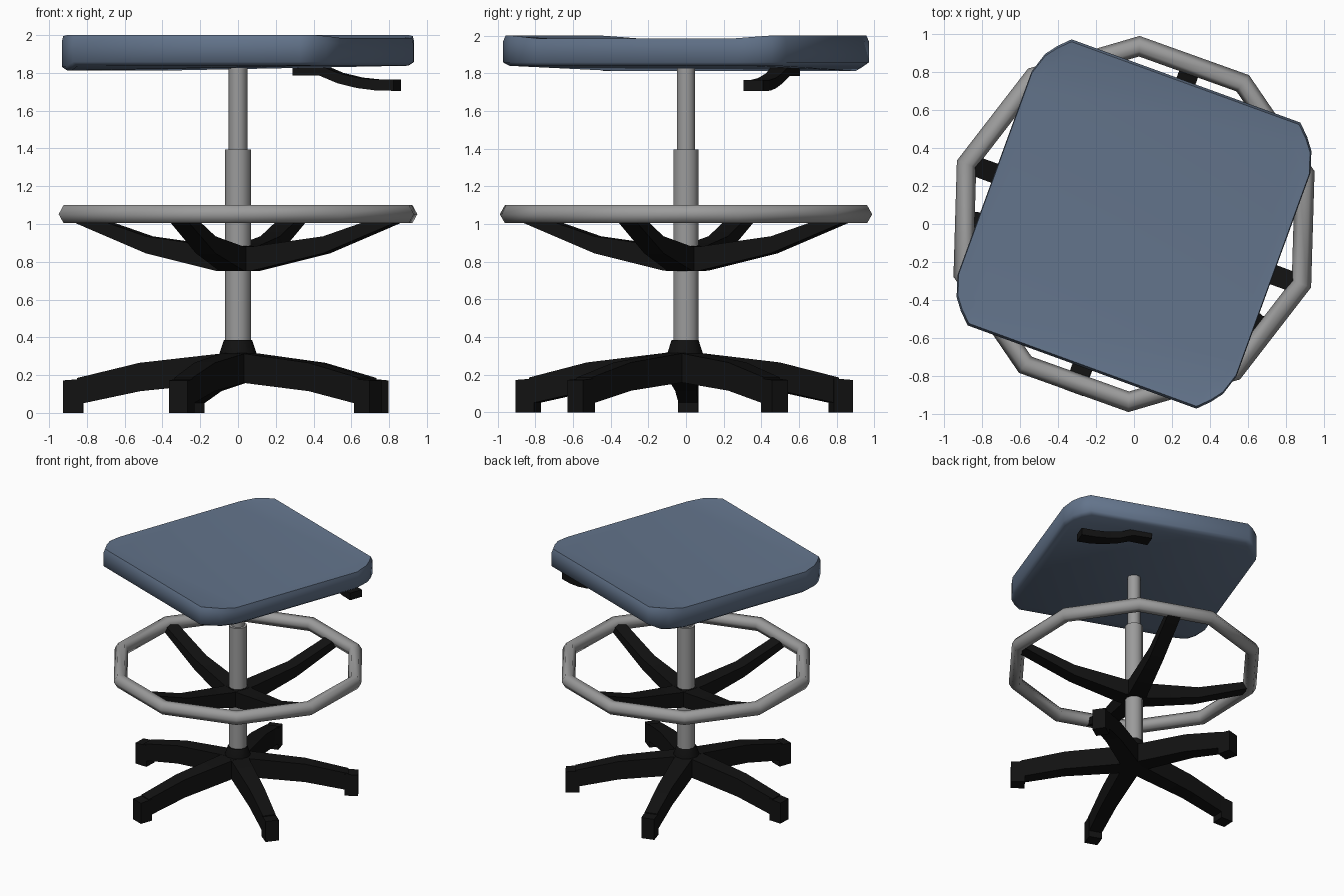
import bpy, bmesh, math
from mathutils import Matrix, Vector

if "Cube" in bpy.data.objects:
    bpy.data.objects.remove(bpy.data.objects["Cube"])


def material(name, rgb):
    m = bpy.data.materials.new(name)
    m.diffuse_color = (*rgb, 1)
    m.use_nodes = True
    m.node_tree.nodes["Principled BSDF"].inputs["Base Color"].default_value = m.diffuse_color
    return m


BLUE = material("blue_fabric", (0.125, 0.175, 0.26))
GREY = material("grey_metal", (0.33, 0.33, 0.33))
BLACK = material("black_plastic", (0.006, 0.006, 0.006))
TURN = math.radians(-20)  # seat and foot ring spokes share this turn


def finish(name, bm, mat, angle=35):
    bmesh.ops.recalc_face_normals(bm, faces=bm.faces)
    me = bpy.data.meshes.new(name)
    bm.to_mesh(me)
    bm.free()
    me.materials.append(mat)
    ob = bpy.data.objects.new(name, me)
    bpy.context.collection.objects.link(ob)
    bpy.ops.object.select_all(action='DESELECT')
    ob.select_set(True)
    bpy.context.view_layer.objects.active = ob
    bpy.ops.object.shade_smooth_by_angle(angle=math.radians(angle))
    return ob


def loft(bm, rings, cap=True, closed=False):
    rows = [[bm.verts.new(p) for p in r] for r in rings]
    n = len(rows[0])
    pairs = list(zip(rows, rows[1:])) + ([(rows[-1], rows[0])] if closed else [])
    for a, b in pairs:
        for i in range(n):
            j = (i + 1) % n
            bm.faces.new((a[i], a[j], b[j], b[i]))
    if cap and not closed:
        bm.faces.new(rows[0])
        bm.faces.new(rows[-1])


def bar(name, sections, angle, mat, v=0, offset=(0, 0, 0)):
    """Box-section bar; sections are (distance, low z, high z, half width)."""
    bm = bmesh.new()
    loft(bm, [[(r, v - w, lo), (r, v + w, lo), (r, v + w, hi), (r, v - w, hi)]
              for r, lo, hi, w in sections])
    bm.transform(Matrix.Translation(offset) @ Matrix.Rotation(angle, 4, 'Z'))
    return finish(name, bm, mat, 30)


def lathe(name, profile, n, mat, offset=(0, 0, 0)):
    bm = bmesh.new()
    loft(bm, [[(r * math.cos(2 * math.pi * i / n) + offset[0],
                r * math.sin(2 * math.pi * i / n) + offset[1], z)
               for i in range(n)] for r, z in profile])
    return finish(name, bm, mat, 50)


# Seat: rounded-corner cushion, rolled long edges, slightly dished
quarter = [(0.78, 0.57), (0.745, 0.68), (0.70, 0.74), (0.64, 0.80)]
outline = (quarter + [(-u, v) for u, v in reversed(quarter)]
           + [(-u, -v) for u, v in quarter] + [(u, -v) for u, v in reversed(quarter)])


def seat_top(v):
    return 1.98 + 0.02 * max(0, min(1, (abs(v) - 0.5) / 0.24))


def seat_bottom(u):
    return 1.812 if u < -0.68 else 1.838


bm = bmesh.new()
loft(bm, [
    [(u * 0.97, v * 0.96, seat_bottom(u)) for u, v in outline],
    [(u, v, seat_bottom(u) + 0.02) for u, v in outline],
    [(u, v, seat_top(v) - 0.03) for u, v in outline],
    [(u * 0.995, v * 0.985, seat_top(v)) for u, v in outline],
    [(u * 0.97, v * 0.86, 1.985) for u, v in outline],
])
bm.transform(Matrix.Rotation(TURN, 4, 'Z'))
finish("seat", bm, BLUE, 60)

# Height lever below the seat
bar("height_lever", [(0.10, 1.785, 1.84, 0.055), (0.25, 1.785, 1.84, 0.05),
                     (0.35, 1.745, 1.80, 0.045), (0.46, 1.72, 1.775, 0.05),
                     (0.56, 1.708, 1.765, 0.055), (0.67, 1.705, 1.765, 0.055)],
    TURN, BLACK, v=0.625)

# Two-stage column
lathe("upper_column", [(0.05, 1.35), (0.05, 1.86)], 10, GREY)
lathe("lower_column", [(0.07, 0.25), (0.07, 1.395)], 10, GREY)

# Foot ring: ten-sided hoop with hexagonal tube
bm = bmesh.new()
rings = []
for i in range(10):
    a = math.radians(88.3 + 36 * i)
    ring = []
    for k in range(6):
        t = k * math.pi / 3
        r = 0.935 + 0.054 * math.cos(t)
        ring.append((r * math.cos(a), r * math.sin(a), 1.052 + 0.055 * math.sin(t)))
    rings.append(ring)
loft(bm, rings, closed=True)
finish("foot_ring", bm, GREY, 65)

# Four upswept foot ring spokes
for i in range(4):
    bar(f"ring_spoke_{i + 1}", [(0, 0.75, 0.885, 0.075), (0.10, 0.752, 0.88, 0.07),
                                (0.50, 0.845, 0.935, 0.055), (0.91, 1.01, 1.07, 0.052)],
        TURN + i * math.pi / 2, BLACK)

# Five-star base: arched legs, feet and centre hub
BASE = (0, -0.018, 0)
for i in range(5):
    a = math.radians(34 + 72 * i)
    bar(f"base_leg_{i + 1}", [(0, 0.16, 0.32, 0.075), (0.08, 0.16, 0.315, 0.07),
                              (0.52, 0.115, 0.265, 0.058), (0.85, 0.045, 0.185, 0.05)],
        a, BLACK, offset=BASE)
    bar(f"base_foot_{i + 1}", [(0.82, 0, 0.18, 0.052), (0.925, 0, 0.172, 0.052)],
        a, BLACK, offset=BASE)
lathe("base_hub", [(0.09, 0.165), (0.11, 0.28), (0.075, 0.385)], 10, BLACK, (0, -0.005))
